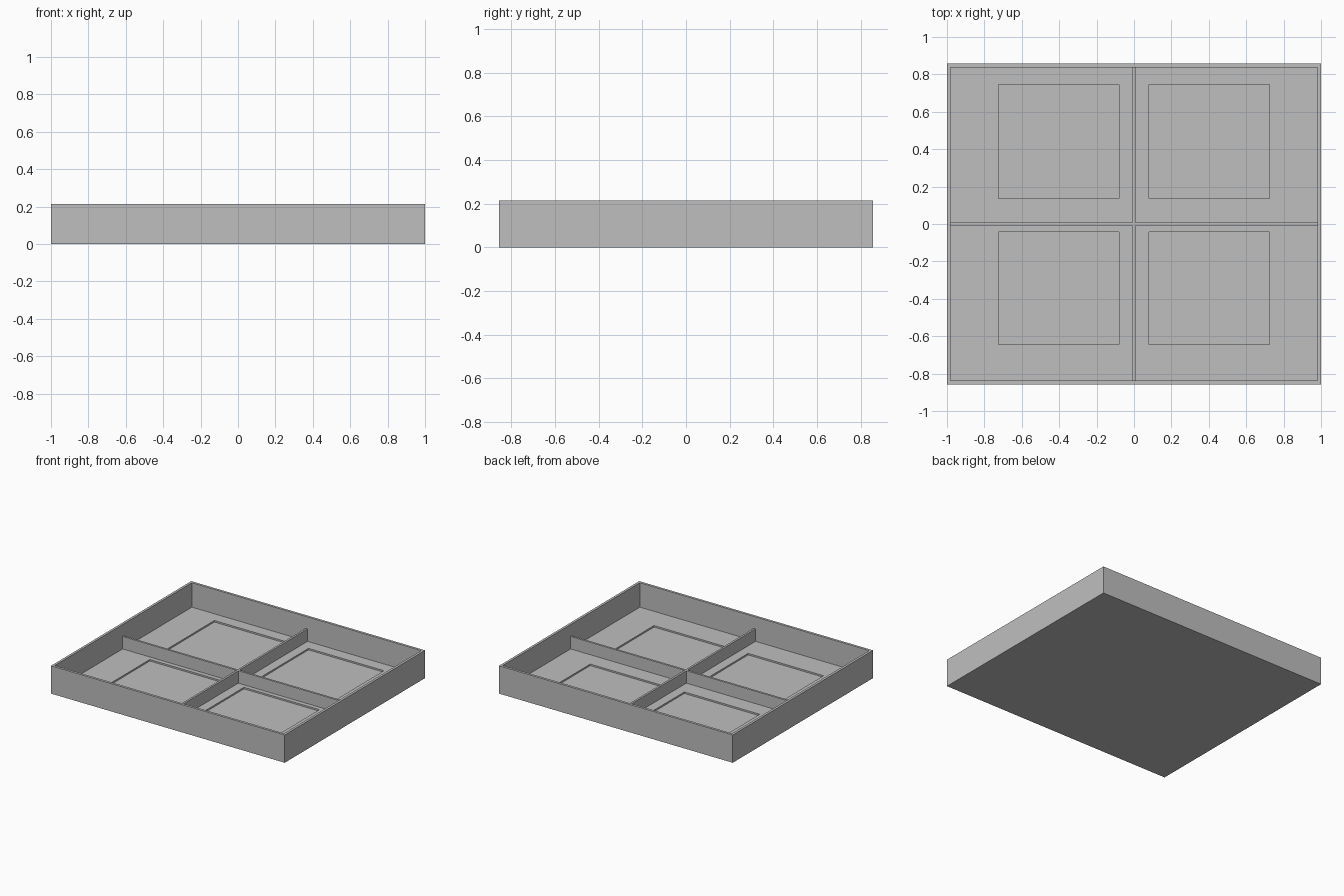
import bpy
import bmesh

if "Cube" in bpy.data.objects:
    bpy.data.objects.remove(bpy.data.objects["Cube"], do_unlink=True)

W, D, H = 1.0, 0.857, 0.215     # half width, half depth, height
WALL, FLOOR = 0.019, 0.026
DIV, DIV_TOP = 0.008, 0.122     # divider half thickness and top

grey = bpy.data.materials.new("plain grey")
grey.use_nodes = True
colour = (0.52, 0.52, 0.52, 1)
grey.diffuse_color = colour
grey.node_tree.nodes["Principled BSDF"].inputs["Base Color"].default_value = colour


def finish(name, bm):
    bmesh.ops.recalc_face_normals(bm, faces=bm.faces)
    mesh = bpy.data.meshes.new(name)
    bm.to_mesh(mesh)
    bm.free()
    mesh.materials.append(grey)
    obj = bpy.data.objects.new(name, mesh)
    bpy.context.collection.objects.link(obj)
    return obj


def boxes(name, bounds):
    """One object made of boxes given as low and high corners."""
    bm = bmesh.new()
    for low, high in bounds:
        verts = bmesh.ops.create_cube(bm, size=1)["verts"]
        for v in verts:
            v.co = [(a + b) / 2 + c * (b - a) for a, b, c in zip(low, high, v.co)]
    return finish(name, bm)


def cut(target, cutter):
    mod = target.modifiers.new("cut", "BOOLEAN")
    mod.operation = "DIFFERENCE"
    mod.solver = "EXACT"
    mod.object = cutter
    bpy.context.view_layer.objects.active = target
    bpy.ops.object.modifier_apply(modifier=mod.name)
    bpy.data.objects.remove(cutter, do_unlink=True)


# Open tray
tray = boxes("tray", [((-W, -D, 0), (W, D, H))])
ix, iy = W - WALL, D - WALL
cut(tray, boxes("interior_cutter", [((-ix, -iy, FLOOR), (ix, iy, H + 0.1))]))

# Shallow rectangular recess in the floor of each compartment
recesses = []
for x0, x1 in ((-0.725, -0.08), (0.08, 0.725)):
    for y0, y1 in ((-0.645, -0.042), (0.135, 0.747)):
        recesses.append(((x0, y0, FLOOR - 0.012), (x1, y1, FLOOR + 0.05)))
cut(tray, boxes("recess_cutter", recesses))

# Low cross-shaped divider, extruded from its plan
ex, ey = ix + 0.002, iy + 0.002
quarter = [(ex, DIV), (DIV, DIV), (DIV, ey)]
plan = (quarter + [(-x, y) for x, y in reversed(quarter)]
        + [(-x, -y) for x, y in quarter] + [(x, -y) for x, y in reversed(quarter)])
bm = bmesh.new()
base = bm.faces.new([bm.verts.new((x, y, FLOOR - 0.002)) for x, y in plan])
extruded = bmesh.ops.extrude_face_region(bm, geom=[base], use_keep_orig=True)["geom"]
for v in extruded:
    if isinstance(v, bmesh.types.BMVert):
        v.co.z = DIV_TOP
finish("cross_divider", bm)
